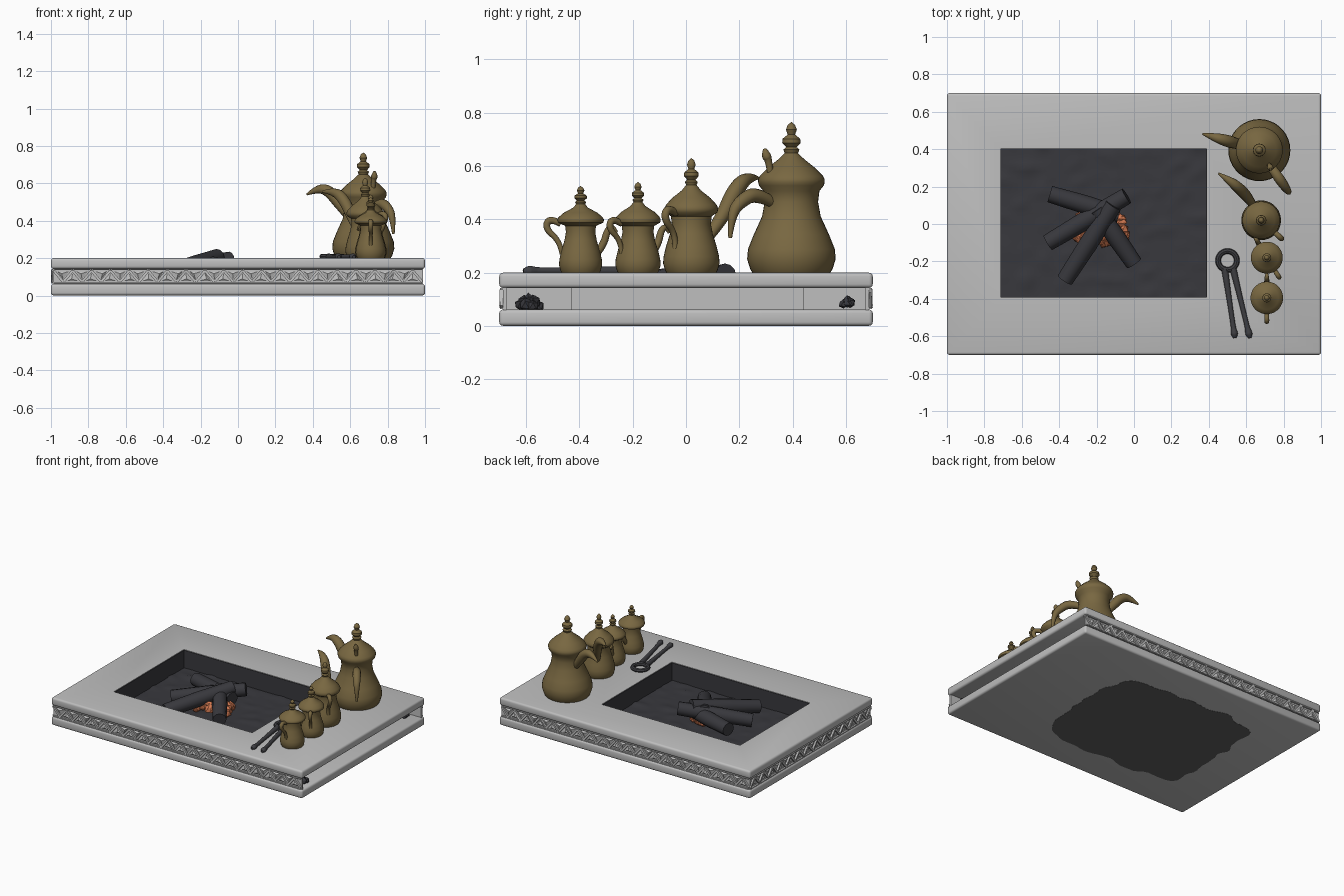
import bpy, bmesh, math, random
from mathutils import Vector, noise

random.seed(4)
if "Cube" in bpy.data.objects:
    bpy.data.objects.remove(bpy.data.objects["Cube"])


def material(name, rgb):
    m = bpy.data.materials.new(name)
    m.use_nodes = True
    m.diffuse_color = (*rgb, 1)
    m.node_tree.nodes["Principled BSDF"].inputs["Base Color"].default_value = (*rgb, 1)
    return m


STONE = material("pale stone", (.52, .52, .52))
SOOT = material("charcoal", (.04, .04, .047))
SCORCH = material("scorched stone", (.12, .12, .12))
BRASS = material("aged brass", (.19, .137, .053))
EMBER = material("ember orange", (.68, .2, .085))
IRON = material("dark iron", (.05, .05, .056))


def finish(name, bm, mat, smooth=True):
    bmesh.ops.recalc_face_normals(bm, faces=bm.faces[:])
    mesh = bpy.data.meshes.new(name)
    bm.to_mesh(mesh)
    bm.free()
    ob = bpy.data.objects.new(name, mesh)
    bpy.context.collection.objects.link(ob)
    mesh.materials.append(mat)
    if smooth:
        bpy.ops.object.select_all(action='DESELECT')
        ob.select_set(True)
        bpy.context.view_layer.objects.active = ob
        bpy.ops.object.shade_smooth_by_angle(angle=math.radians(40))
    return ob


def add_box(bm, lo, hi):
    for v in bmesh.ops.create_cube(bm, size=1)["verts"]:
        v.co = Vector([hi[i] if v.co[i] > 0 else lo[i] for i in range(3)])


def box(name, lo, hi, mat, bevel=0):
    bm = bmesh.new()
    add_box(bm, lo, hi)
    if bevel:
        bmesh.ops.bevel(bm, geom=bm.edges[:], offset=bevel, segments=3, affect='EDGES', profile=.5)
    return finish(name, bm, mat)


def ring(name, outer, inner, z0, z1, mat, bevel=0):
    """Rectangular frame; outer and inner are (x0, x1, y0, y1)."""
    bm = bmesh.new()

    def loop(r, z):
        return [bm.verts.new((r[i], r[j], z)) for i, j in ((0, 2), (1, 2), (1, 3), (0, 3))]
    loops = [loop(outer, z0), loop(outer, z1), loop(inner, z1), loop(inner, z0)]
    for a, b in zip(loops, loops[1:] + loops[:1]):
        for i in range(4):
            j = (i + 1) % 4
            bm.faces.new((a[i], a[j], b[j], b[i]))
    if bevel:
        rim = set(loops[0] + loops[1])
        edges = [e for e in bm.edges if all(v in rim for v in e.verts)]
        bmesh.ops.bevel(bm, geom=edges, offset=bevel, segments=3, affect='EDGES', profile=.5)
    return finish(name, bm, mat)


def tube(name, pts, mat, order=3):
    """Tapered round rod through (position, radius) pairs."""
    cu = bpy.data.curves.new(name, 'CURVE')
    cu.dimensions = '3D'
    cu.bevel_depth, cu.bevel_resolution, cu.use_fill_caps = 1, 4, True
    sp = cu.splines.new('NURBS')
    sp.points.add(len(pts) - 1)
    for p, (co, r) in zip(sp.points, pts):
        p.co, p.radius = (*co, 1), r
    sp.order_u, sp.use_endpoint_u, sp.resolution_u = min(order, len(pts)), True, 8
    ob = bpy.data.objects.new(name, cu)
    bpy.context.collection.objects.link(ob)
    bpy.context.view_layer.update()
    mesh = bpy.data.meshes.new_from_object(ob.evaluated_get(bpy.context.evaluated_depsgraph_get()))
    bpy.data.objects.remove(ob)
    bm = bmesh.new()
    bm.from_mesh(mesh)
    bpy.data.meshes.remove(mesh)
    bmesh.ops.remove_doubles(bm, verts=bm.verts[:], dist=.0001)
    return finish(name, bm, mat)


def rubble(name, centre, spread, size, count, mat):
    """Heap of faceted lumps, highest in the middle."""
    bm = bmesh.new()
    for i in range(count):
        t, r = random.uniform(0, math.tau), math.sqrt(random.random())
        at = Vector(centre) + Vector((spread[0] * r * math.cos(t), spread[1] * r * math.sin(t), -spread[2] * r))
        vs = bmesh.ops.create_icosphere(bm, subdivisions=1, radius=size)["verts"]
        for v in vs:
            v.co = v.co * random.uniform(.75, 1.2) + at
    finish(name, bm, mat, False)


# Plinth: two rounded courses, hollow middle open at the left end
PIT = (-.71, .385, -.39, .4)
grow = lambda r, d: (r[0] - d, r[1] + d, r[2] - d, r[3] + d)
SLAB = (-1, 1, -.7, .7)
box("lower_course", (-1, -.7, .001), (1, .7, .062), STONE, .014)
ring("upper_course", SLAB, grow(PIT, .004), .143, .2, STONE, .014)
for s, side in ((-1, "front"), (1, "back")):
    box(side + "_wall", (-.99, min(s * .672, s * .685), .05), (.99, max(s * .672, s * .685), .15), STONE)
box("end_wall", (-.985, -.68, .05), (-.965, .68, .15), STONE)
ring("pit_casing", grow(PIT, .04), grow(PIT, .01), .05, .15, STONE)


# Carved frieze: rails, zigzag ribs and small pyramids on three sides
def frieze(name, length, place):
    bm = bmesh.new()
    n = round(length / .05)
    step = length / n
    for z in (.064, .136):
        add_box(bm, (-length / 2, 0, z), (length / 2, .012, z + .006))

    def solid(base, top):
        bm.faces.new(base)
        if len(top) > 1:
            bm.faces.new(top)
        for k in range(len(base)):
            side = (base[k], base[k - 1], top[k - 1], top[k]) if len(top) > 1 else (base[k], base[k - 1], top[0])
            bm.faces.new(side)
    for i in range(n):
        x = -length / 2 + i * step
        up = 1 if i % 2 else -1
        a, b = Vector((x, 0, .103 - up * .03)), Vector((x + step, 0, .103 + up * .03))
        side = Vector((b.z - a.z, 0, a.x - b.x)).normalized() * .007
        back = [bm.verts.new(p) for p in (a - side, a + side, b + side, b - side)]
        front = [bm.verts.new(v.co + Vector((0, random.uniform(.01, .015), 0))) for v in back]
        solid(back, front)
        if i < n - 1:
            mid = x + step
            tri = [bm.verts.new((mid + dx * step, 0, .103 + up * dz))
                   for dx, dz in ((-.6, -.026), (.6, -.026), (0, .016))]
            solid(tri, [bm.verts.new((mid + random.uniform(-.01, .01), .008, .103 - up * .014))])
    for v in bm.verts:
        v.co = place(v.co)
    finish(name, bm, STONE, False)


frieze("front_frieze", 1.97, lambda p: Vector((p.x, -.685 - p.y, p.z)))
frieze("back_frieze", 1.97, lambda p: Vector((-p.x, .685 + p.y, p.z)))
frieze("end_frieze", 1.37, lambda p: Vector((-.985 - p.y, p.x, p.z)))

# Soot heaps inside the open end
rubble("soot_heap", (.9, -.59, .105), (.05, .04, .03), .025, 14, SOOT)
rubble("small_soot_heap", (.9, .605, .1), (.03, .02, .02), .018, 7, SOOT)

# Fire pit: charcoal lining and an uneven floor
ring("pit_lining", grow(PIT, .01), PIT, .06, .197, SOOT)
bm = bmesh.new()
bmesh.ops.create_grid(bm, x_segments=44, y_segments=32, size=.5)
for v in bm.verts:
    bump = max(0, noise.noise(v.co * 12)) * .014
    v.co = Vector((-.1625 + v.co.x * 1.1, .005 + v.co.y * .8, .07 + bump))
finish("pit_floor", bm, SOOT)

# Scorched patch under the plinth
bm = bmesh.new()
rim = []
for i in range(110):
    a = math.tau * i / 110
    c, s = math.cos(a), math.sin(a)
    k = 1 / (abs(c) ** 6 + abs(s) ** 6) ** (1 / 6) + .1 * noise.noise((c * 5, s * 5, .5))
    rim.append(bm.verts.new((-.13 + .56 * k * c, -.01 + .46 * k * s, 0)))
face = bm.faces.new(rim)
for v in bmesh.ops.extrude_face_region(bm, geom=[face])["geom"]:
    if isinstance(v, bmesh.types.BMVert):
        v.co.z = .004
finish("scorched_underside", bm, SCORCH, False)

# Logs and embers
for a, b in (((-.45, .16, .15), (-.08, .05, .15)), ((-.46, -.1, .12), (-.04, .15, .19)),
             ((.0, -.21, .12), (-.2, .08, .18)), ((-.37, -.3, .12), (-.11, .1, .205))):
    a, b = Vector(a), Vector(b)
    tube("log", [(a, .045), (a.lerp(b, .5), .05), (b, .045)], SOOT, 2)
rubble("embers", (-.18, -.025, .15), (.14, .1, .05), .035, 80, EMBER)


# Coffee pots
def pot(name, x, y, belly, neck, rim, rim_z, top, spout_dir, spout, handle_dir, handle=None, curl=0):
    base, k, mid = .2, rim * .22, (belly + neck) / 2
    h, t = rim_z - base, top - rim_z
    body = [(0, 0), (belly * .88, 0), (belly * .93, .04), (belly, .15), (belly * .98, .26), (mid * 1.06, .42),
            (neck * 1.1, .62), (neck, .78), (neck * 1.05, .9), (rim * .97, .96), (rim, 1)]
    lid = [(rim, .04), (rim * .95, .1), (rim * .72, .23), (neck * .48, .38), (k * .9, .48), (k * 1.1, .54),
           (k * .7, .58), (k * 1.25, .65), (k * 1.2, .72), (k * .5, .79), (k * .75, .87), (k * .5, .95), (0, 1)]
    prof = [(r, base + z * h) for r, z in body] + [(r, rim_z + z * t) for r, z in lid]
    bm = bmesh.new()
    vs = [bm.verts.new((r, 0, z)) for r, z in prof]
    es = [bm.edges.new(p) for p in zip(vs, vs[1:])]
    bmesh.ops.spin(bm, geom=vs + es, cent=(0, 0, 0), axis=(0, 0, 1), angle=math.tau, steps=36)
    bmesh.ops.remove_doubles(bm, verts=bm.verts[:], dist=.0003)
    bmesh.ops.translate(bm, verts=bm.verts[:], vec=(x, y, 0))
    finish(name + "_body", bm, BRASS)
    s = rim / .09
    ear = [(rim * .85, rim_z - .012, .012 * s), (rim + .03 * s, rim_z + .012, .014 * s),
           (rim + .048 * s, rim_z - .03 * s, .013 * s), (rim - .01 * s, rim_z - .08 * s, .01 * s),
           (belly * .85, rim_z - .13 * s, .01 * s)]
    for part, deg, bend, pts in (("_spout", spout_dir, curl, spout), ("_handle", handle_dir, 0, handle or ear)):
        path = []
        for d, z, r in pts:
            a = math.radians(deg + bend * d)
            path.append(((x + d * math.cos(a), y + d * math.sin(a), z), r))
        tube(name + part, path, BRASS)


horn = [(.08, .42, .022), (.14, .5, .032), (.19, .56, .032), (.25, .575, .023), (.315, .54, .005)]
droop = [(.08, .46, .02), (.16, .5, .028), (.23, .47, .026), (.275, .42, .018), (.28, .33, .007)]
long_horn = [(.06, .32, .018), (.13, .4, .026), (.19, .5, .032), (.26, .56, .026), (.34, .555, .005)]
beak = [(.05, .26, .014), (.085, .3, .014), (.1, .36, .013), (.12, .375, .01), (.135, .35, .006)]
pot("large_pot", .67, .395, .166, .1, .125, .54, .765, 164, horn, -55, droop)
pot("medium_pot", .68, .02, .106, .073, .1, .435, .63, 112, long_horn, -42, curl=60)
pot("small_pot", .71, -.18, .085, .058, .085, .395, .54, 120, beak, -58)
pot("smallest_pot", .71, -.395, .081, .055, .087, .395, .525, 90, beak, -90)
tube("lid_catch", [((.72, .32, .55), .012), ((.725, .31, .62), .012), ((.73, .3, .64), .02), ((.73, .295, .665), .006)], BRASS)

# Fire tongs lying beside the pots
bpy.ops.mesh.primitive_torus_add(location=(.5, -.195, .208), major_radius=.05, minor_radius=.015,
                                 major_segments=28, minor_segments=8)
hoop = bpy.context.object
hoop.name = "tongs_hoop"
hoop.data.materials.append(IRON)
bpy.ops.object.shade_smooth_by_angle(angle=math.radians(40))
for x0, x1 in ((.485, .54), (.53, .62)):
    p = [Vector((x0 + (x1 - x0) * f, -.24 - .37 * f, .207)) for f in (0, .3, .84, .9, .95, 1)]
    tube("tongs_arm", list(zip(p, (.018, .014, .012, .017, .02, .008))), IRON)
